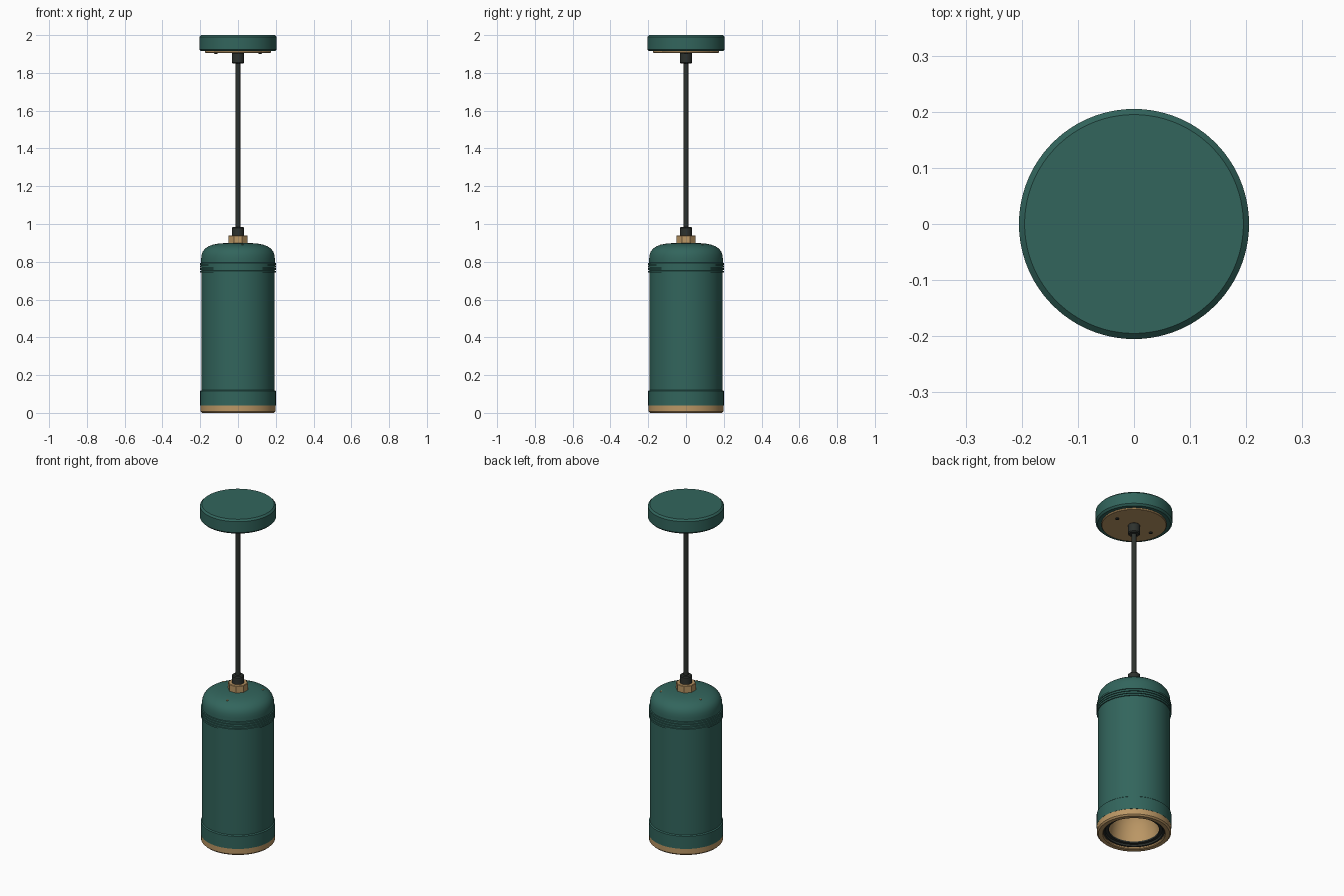
import bpy, bmesh, math
from mathutils import Matrix

cube = bpy.data.objects.get("Cube")
if cube:
    bpy.data.objects.remove(cube, do_unlink=True)


def material(name, rgb):
    m = bpy.data.materials.new(name)
    m.use_nodes = True
    m.diffuse_color = (*rgb, 1)
    m.node_tree.nodes["Principled BSDF"].inputs["Base Color"].default_value = (*rgb, 1)
    return m


GREEN = material("deep green", (0.032, 0.130, 0.108))
BRASS = material("brass", (0.50, 0.31, 0.13))
BLACK = material("black rubber", (0.026, 0.031, 0.027))


def lathe(name, profile, mat, sides=96, location=(0, 0, 0), turn=0, smooth=True):
    """Spin a profile of (radius, height) points about the z axis."""
    bm = bmesh.new()
    verts = [bm.verts.new((r, 0, z)) for r, z in profile]
    edges = [bm.edges.new(pair) for pair in zip(verts, verts[1:])]
    bmesh.ops.spin(bm, geom=verts + edges, cent=(0, 0, 0), axis=(0, 0, 1),
                   angle=math.tau, steps=sides, use_duplicate=False)
    bmesh.ops.remove_doubles(bm, verts=bm.verts, dist=1e-5)
    bmesh.ops.recalc_face_normals(bm, faces=bm.faces)
    bm.transform(Matrix.Rotation(turn, 4, "Z"))
    mesh = bpy.data.meshes.new(name)
    bm.to_mesh(mesh)
    bm.free()
    mesh.materials.append(mat)
    ob = bpy.data.objects.new(name, mesh)
    ob.location = location
    bpy.context.collection.objects.link(ob)
    if smooth:
        bpy.ops.object.select_all(action="DESELECT")
        ob.select_set(True)
        bpy.context.view_layer.objects.active = ob
        bpy.ops.object.shade_smooth_by_angle(angle=math.radians(30))
    return ob


def disc(name, r, z0, z1, mat, bevel=0.0, **kw):
    """Closed cylinder with optional chamfers."""
    pts = [(0, z0), (r - bevel, z0), (r, z0 + bevel),
           (r, z1 - bevel), (r - bevel, z1), (0, z1)]
    return lathe(name, pts, mat, **kw)


# Ceiling canopy, base plate and its screws
disc("canopy", 0.205, 1.915, 2.0, GREEN, 0.01)
disc("canopy_plate", 0.174, 1.906, 1.92, BRASS, 0.002)
for side, x in (("right", -0.117), ("left", 0.117)):
    disc(f"canopy_screw_{side}", 0.009, 1.9, 1.91, BLACK, 0.002,
         sides=16, location=(x, 0, 0))

# Cord with a grip at each end
disc("cord", 0.013, 0.93, 1.91, BLACK, sides=24)
disc("upper_grip", 0.033, 1.85, 1.908, BLACK, 0.005, sides=32)
disc("lower_grip", 0.033, 0.93, 0.985, BLACK, 0.005, sides=32)

# Faceted nut on the cap
disc("cap_nut", 0.054, 0.89, 0.94, BRASS, 0.003, sides=8,
     turn=math.pi / 8, smooth=False)

# Rounded cap with small set screws
lathe("cap", [(0.195, 0.78), (0.195, 0.815), (0.193, 0.835), (0.187, 0.853),
              (0.176, 0.868), (0.158, 0.881), (0.135, 0.89), (0.105, 0.896),
              (0.07, 0.899), (0, 0.9)], GREEN)
for i in range(3):
    a = math.radians(40 + 120 * i)
    disc(f"cap_screw_{i + 1}", 0.006, 0.88, 0.892, BRASS, sides=12,
         location=(0.135 * math.cos(a), 0.135 * math.sin(a), 0))

# Ribbed collar: repeated ridges
ribs = [(0.19, 0.742)]
for i in range(4):
    z = 0.742 + i * 0.014
    ribs += [(0.2, z), (0.2, z + 0.010), (0.194, z + 0.011), (0.194, z + 0.0135)]
ribs[-2:] = [(0.19, 0.797)]
lathe("ribbed_collar", ribs, GREEN)

# Shade tube with a slightly wider foot
lathe("shade", [(0.16, 0.04), (0.2, 0.04), (0.2, 0.115), (0.194, 0.12),
                (0.194, 0.785)], GREEN)

# Bottom trim, dark baffle and reflector bowl
lathe("bottom_trim", [(0.16, 0.04), (0.199, 0.04), (0.199, 0.008), (0.191, 0),
                      (0.168, 0), (0.164, 0.004), (0.164, 0.03)], BRASS)
lathe("baffle", [(0.166, 0.012), (0.155, 0.012), (0.152, 0.022),
                 (0.136, 0.022), (0.134, 0.03)], BLACK)
lathe("reflector", [(0.137, 0.024), (0.132, 0.07), (0.122, 0.12),
                    (0.104, 0.165), (0.078, 0.2), (0.045, 0.22), (0, 0.226)], BRASS)
